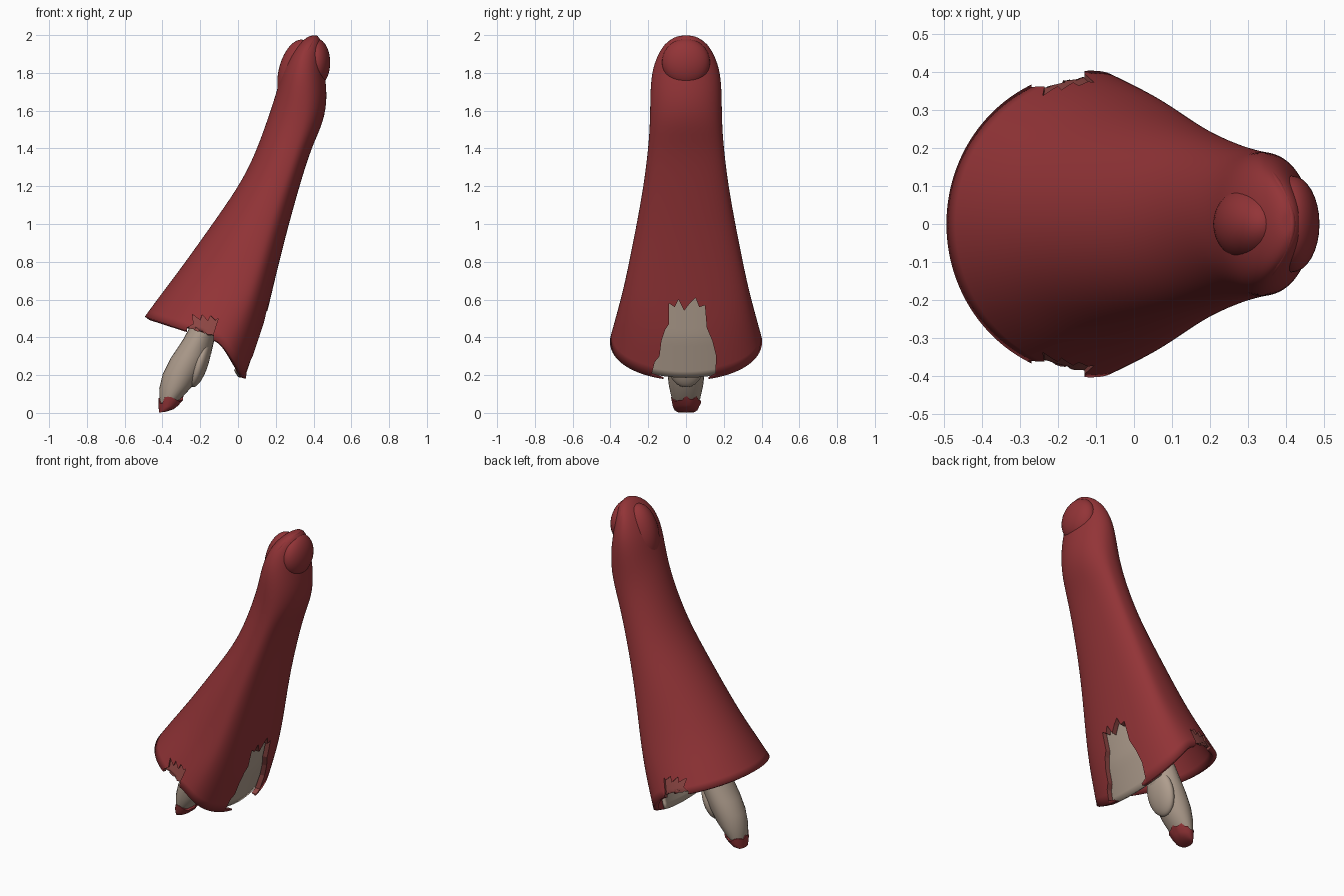
import bpy, bmesh, math, random
from mathutils import Vector

if "Cube" in bpy.data.objects:
    bpy.data.objects.remove(bpy.data.objects["Cube"])

random.seed(4)


def material(name, rgb):
    m = bpy.data.materials.new(name)
    m.diffuse_color = (*rgb, 1)
    m.use_nodes = True
    m.node_tree.nodes["Principled BSDF"].inputs["Base Color"].default_value = m.diffuse_color
    return m


SKIN = material("skin", (0.29, 0.034, 0.038))
TORN = material("torn_flesh", (0.26, 0.06, 0.055))
BONE = material("bone", (0.43, 0.34, 0.27))


def finish(name, bm, mat):
    bmesh.ops.recalc_face_normals(bm, faces=bm.faces)
    me = bpy.data.meshes.new(name)
    bm.to_mesh(me)
    bm.free()
    ob = bpy.data.objects.new(name, me)
    bpy.context.collection.objects.link(ob)
    me.materials.append(mat)
    return ob


def smooth(ob, angle=40):
    bpy.ops.object.select_all(action='DESELECT')
    bpy.context.view_layer.objects.active = ob
    ob.select_set(True)
    bpy.ops.object.shade_smooth_by_angle(angle=math.radians(angle))


def loft(name, rings, mat, cap_start=True, cap_end=True):
    bm = bmesh.new()
    loops = [[bm.verts.new(p) for p in r] for r in rings]
    n = len(loops[0])
    for a, b in zip(loops, loops[1:]):
        for i in range(n):
            bm.faces.new((a[i], a[(i + 1) % n], b[(i + 1) % n], b[i]))
    for loop, cap in ((loops[0], cap_start), (loops[-1], cap_end)):
        if cap:
            c = bm.verts.new(sum((v.co for v in loop), Vector()) / n)
            for i in range(n):
                bm.faces.new((loop[i], loop[(i + 1) % n], c))
    return finish(name, bm, mat)


# sleeve stations: left x,z / widest x,y,z / right x,z
ST = [(-.495, .51, -.11, .405, .385, .045, .17), (-.40, .64, -.03, .365, .53, .125, .40),
      (-.30, .77, .05, .325, .68, .17, .60), (-.10, 1.05, .13, .265, .98, .25, .93),
      (.03, 1.24, .21, .225, 1.2, .325, 1.2), (.11, 1.42, .28, .20, 1.40, .39, 1.41),
      (.165, 1.58, .33, .19, 1.55, .455, 1.54), (.205, 1.70, .335, .19, 1.70, .475, 1.68),
      (.235, 1.82, .34, .18, 1.82, .455, 1.82), (.29, 1.92, .35, .14, 1.92, .45, 1.92),
      (.345, 1.975, .385, .09, 1.975, .44, 1.975), (.38, 1.997, .40, .04, 1.997, .42, 1.997)]


def skin_point(v, t):
    i = min(int(v), len(ST) - 2)
    lx, lz, sx, w, sz, rx, rz = [a + (b - a) * (v - i) for a, b in zip(ST[i], ST[i + 1])]
    c = math.cos(t)
    if c >= 0:
        return Vector((sx + (lx - sx) * c, w * math.sin(t), sz + (lz - sz) * c))
    flat = min(1, max(.72, .72 + .1 * (v - 5)))     # flat face low down, round at the tip
    c = abs(c)
    e = c ** flat
    return Vector((sx + (rx - sx) * e, w * math.sin(t), sz + (rz - sz) * c ** .9))


# hollow outer sleeve
N = 40
sleeve = loft("outer_sleeve", [[skin_point(v, math.tau * k / N) for k in range(N)]
                               for v in range(len(ST))], SKIN, cap_start=False)
sub = sleeve.modifiers.new("smooth", 'SUBSURF')
sub.levels = sub.render_levels = 2
sol = sleeve.modifiers.new("thickness", 'SOLIDIFY')
sol.thickness = .03
sol.offset = -1


# jagged cutters for the torn openings
def cutter(name, outline, place, near, far):
    bm = bmesh.new()
    a = [bm.verts.new(place(p, near)) for p in outline]
    b = [bm.verts.new(place(p, far)) for p in outline]
    n = len(outline)
    bm.faces.new(a)
    bm.faces.new(b[::-1])
    for i in range(n):
        bm.faces.new((a[i], b[i], b[(i + 1) % n], a[(i + 1) % n]))
    ob = finish(name, bm, TORN)
    ob.hide_render = True
    ob.hide_viewport = True
    mod = sleeve.modifiers.new(name, 'BOOLEAN')
    mod.operation = 'DIFFERENCE'
    mod.solver = 'EXACT'
    mod.object = ob
    mod.material_mode = 'TRANSFER'


rear = [(-.11, .05), (-.12, .19), (-.18, .21), (-.165, .27), (-.14, .30), (-.13, .38), (-.11, .44),
        (-.09, .47), (-.09, .58), (-.06, .56), (-.04, .60), (-.01, .54), (.02, .58), (.05, .61),
        (.07, .56), (.10, .57), (.11, .45), (.14, .38), (.16, .30), (.155, .21), (.12, .19), (.11, .05)]
cutter("rear_tear_cutter", rear, lambda p, d: (d, p[0], p[1]), -.1, .5)
side = [(-.27, .30), (-.27, .45), (-.235, .47), (-.24, .52), (-.20, .49), (-.19, .52), (-.16, .485),
        (-.145, .515), (-.12, .49), (-.105, .50), (-.13, .42), (-.13, .30)]
for s, nm in ((-1, "front"), (1, "back")):
    cutter(nm + "_tear_cutter", side, lambda p, d: (p[0], d, p[1]), s * .22, s * .6)
smooth(sleeve)


# patches of the inner layer that show behind the torn openings
def patch(name, v0, v1, t0, t1, shift, mat, jag=0, n=16):
    bm = bmesh.new()
    grid = [[bm.verts.new(skin_point(v0 + (v1 - v0) * j / n + (jag * random.random() if j == 0 else 0),
                                     t0 + (t1 - t0) * i / n) + Vector(shift))
             for i in range(n + 1)] for j in range(n + 1)]
    for j in range(n):
        for i in range(n):
            bm.faces.new((grid[j][i], grid[j][i + 1], grid[j + 1][i + 1], grid[j + 1][i]))
    ob = finish(name, bm, mat)
    m = ob.modifiers.new("thickness", 'SOLIDIFY')
    m.thickness = .015
    m.offset = 0
    smooth(ob)


patch("inner_bone_plate", .08, 2.4, math.pi - .6, math.pi + .6, (-.045, 0, 0), BONE)
for s, nm in ((1, "back"), (-1, "front")):
    patch(nm + "_tear_lining", .04, 1.1, s * 1.1, s * 1.62, (0, -.022 * s, 0), TORN, .15)


# protruding bone with its torn red tip
def oval(x, z, rx, ry, jag=0, n=24):
    return [(x + rx * math.cos(math.tau * k / n), ry * math.sin(math.tau * k / n),
             z + .12 * rx * math.cos(math.tau * k / n) + jag * random.uniform(-1, 1)) for k in range(n)]


bone = loft("bone", [oval(*r) for r in [(-.38, .03, .035, .055), (-.355, .075, .06, .075),
            (-.325, .14, .092, .09), (-.29, .22, .108, .1), (-.25, .30, .108, .105),
            (-.205, .40, .085, .105), (-.16, .50, .075, .1), (-.11, .60, .05, .07)]], BONE)
smooth(bone)
tip = loft("torn_tip", [oval(-.40, .004, .018, .045), oval(-.38, .014, .038, .06),
                        oval(-.367, .035, .054, .07), oval(-.355, .07, .066, .08, .018)], SKIN)
smooth(tip)


def ellipsoid(name, loc, radii, tilt, mat):
    bpy.ops.mesh.primitive_uv_sphere_add(segments=32, ring_count=20, location=loc, rotation=(0, tilt, 0))
    ob = bpy.context.object
    ob.name = name
    ob.scale = radii
    ob.data.materials.append(mat)
    smooth(ob)


ellipsoid("bone_lobe", (-.20, 0, .27), (.045, .1, .14), .3, BONE)

# rounded pads on the tip
ellipsoid("left_tip_pad", (.305, 0, 1.805), (.09, .1, .175), .24, SKIN)
ellipsoid("right_tip_pad", (.415, 0, 1.855), (.073, .127, .127), 0, SKIN)

# seam ridge over the tip
cu = bpy.data.curves.new("tip_seam", 'CURVE')
cu.dimensions = '3D'
cu.bevel_depth = .01
half = [(.335, .16, 1.83), (.365, .13, 1.92), (.40, .07, 1.975)]
pts = half + [(.42, 0, 1.992)] + [(x, -y, z) for x, y, z in half[::-1]]
sp = cu.splines.new('NURBS')
sp.points.add(len(pts) - 1)
for p, q in zip(sp.points, pts):
    p.co = (*q, 1)
sp.use_endpoint_u = True
sp.order_u = 3
cu.materials.append(SKIN)
bpy.context.collection.objects.link(bpy.data.objects.new("tip_seam", cu))
